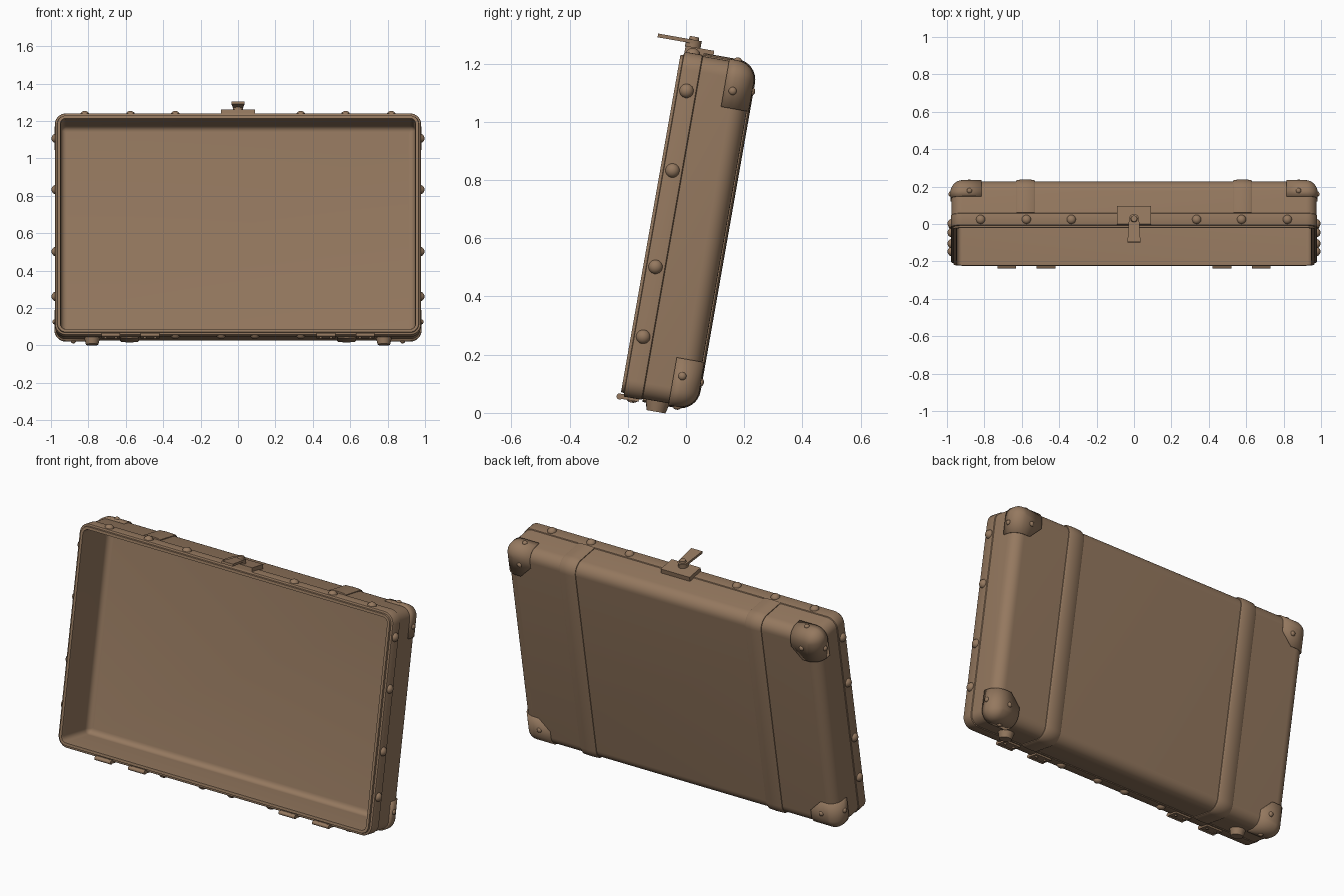
import bpy, bmesh, math
from mathutils import Matrix, Vector

if "Cube" in bpy.data.objects:
    bpy.data.objects.remove(bpy.data.objects["Cube"])

# Local frame: x = width, y = depth from the open front, z = height; then leaned back
LEAN = Matrix.Translation((0, -0.225, 0.062)) @ Matrix.Rotation(math.radians(-10), 4, 'X')
W, H, D = 0.975, 1.195, 0.258
mat = bpy.data.materials.new("brown_leather")
mat.diffuse_color = (0.30, 0.19, 0.115, 1)
mat.use_nodes = True
mat.node_tree.nodes["Principled BSDF"].inputs["Base Color"].default_value = mat.diffuse_color


def finish(name, bm, angle=35):
    bmesh.ops.recalc_face_normals(bm, faces=bm.faces)
    me = bpy.data.meshes.new(name)
    bm.to_mesh(me)
    bm.free()
    ob = bpy.data.objects.new(name, me)
    bpy.context.collection.objects.link(ob)
    me.materials.append(mat)
    ob.matrix_world = LEAN
    bpy.ops.object.select_all(action='DESELECT')
    ob.select_set(True)
    bpy.context.view_layer.objects.active = ob
    bpy.ops.object.shade_smooth_by_angle(angle=math.radians(angle))
    return ob


def ring(y, inset, r=0.055, n=8):
    """Rounded rectangle at depth y, shrunk by inset."""
    r = max(r - inset, 0.008)
    hx, hz = W - inset - r, H / 2 - inset - r
    pts = []
    for k, (sx, sz) in enumerate([(1, 1), (-1, 1), (-1, -1), (1, -1)]):
        for i in range(n + 1):
            a = math.pi / 2 * (k + i / n)
            pts.append(Vector((sx * hx + r * math.cos(a), y, H / 2 + sz * hz + r * math.sin(a))))
    return pts


def loft(rings, cap_start, cap_end):
    bm = bmesh.new()
    vs = [[bm.verts.new(p) for p in r] for r in rings]
    for a, b in zip(vs, vs[1:]):
        for i in range(len(a)):
            j = (i + 1) % len(a)
            bm.faces.new((a[i], a[j], b[j], b[i]))
    if cap_start:
        bm.faces.new(vs[0])
    if cap_end:
        bm.faces.new(vs[-1])
    return bm


def back_edge(r, off, n=8):
    """(depth, inset) steps round the back edge."""
    return [(D - r + (r + off) * math.sin(math.pi / 2 * i / n),
             r - (r + off) * math.cos(math.pi / 2 * i / n)) for i in range(n + 1)]


# Hollow shell: inside back, inner walls, stepped lip, raised band, rounded back
inner = [(D - 0.02 - 0.03 * (1 - math.cos(t)), 0.028 + 0.03 * (1 - math.sin(t)))
         for t in [math.pi / 2 * i / 5 for i in range(6)]]
steps = inner + [(0.012, 0.028), (0.0, 0.025), (0.0, 0.010), (0.010, 0.008), (0.012, -0.002),
                 (0.015, -0.004), (0.074, -0.004), (0.077, 0.0)] + back_edge(0.06, 0)
finish("case_shell", loft([ring(*s) for s in steps], True, True))

# Corner protectors: slices of an offset shell, mirrored to four corners
edge = [(0.168, -0.007)] + back_edge(0.06, 0.007)
for sx in (1, -1):
    for sz, label in ((1, "top"), (-1, "bottom")):
        bm = loft([ring(*s, r=0.055) for s in edge], False, True)
        c = Vector((sx * 0.815, 0, H / 2 + sz * (H / 2 - 0.16)))
        ch = c + Vector((sx * 0.065, 0, 0))
        for co, no in ((c, (-sx, 0, 0)), (c, (0, 0, -sz)), (ch, (-sx, 0, -sz))):
            bmesh.ops.bisect_plane(bm, geom=bm.verts[:] + bm.edges[:] + bm.faces[:],
                                   plane_co=co, plane_no=no, clear_outer=True)
        ob = finish(f"corner_protector_{label}_{'right' if sx > 0 else 'left'}", bm)
        m = ob.modifiers.new("thickness", 'SOLIDIFY')
        m.thickness = 0.012
        m.offset = -1

# Straps wrapped over top, back and bottom with a crowned section
def strap_path(off, r=0.06, n=8):
    top = [(0.078, H + off)]
    top += [(D - r + (r + off) * math.sin(a), H - r + (r + off) * math.cos(a))
            for a in [math.pi / 2 * i / n for i in range(n + 1)]]
    return top + [(y, H - z) for y, z in reversed(top)]


for sx, side in ((1, "right"), (-1, "left")):
    section = [(-0.05, -0.006), (-0.05, 0.004), (-0.042, 0.009), (0, 0.011),
               (0.042, 0.009), (0.05, 0.004), (0.05, -0.006)]
    bm = bmesh.new()
    cols = [[bm.verts.new((sx * 0.58 + dx, y, z)) for y, z in strap_path(off)] for dx, off in section]
    for a, b in zip(cols, cols[1:] + cols[:1]):
        for i in range(len(a) - 1):
            bm.faces.new((a[i], a[i + 1], b[i + 1], b[i]))
    bm.faces.new([c[0] for c in cols])
    bm.faces.new([c[-1] for c in cols])
    finish(f"strap_{side}", bm)


def rivets(name, items):
    """Flattened domes: (position, outward axis, radius, height)."""
    bm = bmesh.new()
    for p, axis, r, h in items:
        rot = Vector((0, 0, 1)).rotation_difference(Vector(axis)).to_matrix().to_4x4()
        bmesh.ops.create_uvsphere(bm, u_segments=16, v_segments=10, radius=1,
                                  matrix=Matrix.Translation(p) @ rot @ Matrix.Diagonal((r, r, h, 1)))
    finish(name, bm, 60)


band, small = [], []
for s in (1, -1):
    for z in (1.068, 0.79, 0.454, 0.21):
        band.append(((s * W, 0.042, z), (s, 0, 0), 0.025, 0.022))
    for x in (0.82, 0.575, 0.335):
        band.append(((s * x, 0.042, H), (0, 0, 1), 0.025, 0.022))
    for x in (0.09, 0.335):
        band.append(((s * x, 0.042, 0), (0, 0, -1), 0.025, 0.02))
    for top in (0, 1):
        d = 1 if top else -1
        z = H / 2 + d * (H / 2 - 0.1)
        small += [((s * (W + 0.006), 0.198, z), (s, 0, 0), 0.014, 0.011),
                  ((s * 0.88, D + 0.006, z + 0.01 * d), (0, 1, 0), 0.014, 0.011),
                  ((s * 0.88, 0.198, H / 2 + d * (H / 2 + 0.006)), (0, 0, d), 0.014, 0.011)]
rivets("band_rivets", band)
rivets("corner_rivets", small)


def box(bm, x0, x1, y0, y1, z0, z1):
    m = Matrix.Translation(((x0 + x1) / 2, (y0 + y1) / 2, (z0 + z1) / 2))
    bmesh.ops.create_cube(bm, size=1, matrix=m @ Matrix.Diagonal((x1 - x0, y1 - y0, z1 - z0, 1)))


def cyl(bm, loc, r1, r2, h, rot=Matrix(), seg=20):
    bmesh.ops.create_cone(bm, cap_ends=True, segments=seg, radius1=r1, radius2=r2, depth=h,
                          matrix=Matrix.Translation(loc) @ rot)


# Hinge leaves and knuckles along the lower front edge
bm = bmesh.new()
for s in (1, -1):
    for x in (0.47, 0.68):
        box(bm, s * x - 0.05, s * x + 0.05, 0, 0.065, -0.013, 0.004)
        cyl(bm, (s * x, -0.002, -0.006), 0.011, 0.011, 0.1, Matrix.Rotation(math.pi / 2, 4, 'Y'), 12)
        for dx in (-0.028, 0.028):
            cyl(bm, (s * x + dx, 0.038, -0.015), 0.007, 0.009, 0.008, seg=10)
finish("hinges", bm)

# Tapered feet
bm = bmesh.new()
for s in (1, -1):
    cyl(bm, (s * 0.78, 0.13, -0.016), 0.033, 0.043, 0.04)
finish("feet", bm)

# Latch: plate, pivot and swinging tongue that overhangs the front
bm = bmesh.new()
box(bm, -0.09, 0.09, 0.012, 0.112, H - 0.01, 1.220)
finish("latch_plate", bm)
bm = bmesh.new()
cyl(bm, (0, 0.037, 1.226), 0.027, 0.027, 0.016)
cyl(bm, (0, 0.037, 1.248), 0.019, 0.016, 0.016)
finish("latch_pivot", bm)
bm = bmesh.new()
out = [(-0.035, -0.088), (0.035, -0.088), (0.027, 0.037)]
out += [(0.027 * math.cos(a), 0.037 + 0.027 * math.sin(a)) for a in [math.pi * i / 8 for i in range(1, 9)]]
f = bm.faces.new([bm.verts.new((x, y, 1.232)) for x, y in out])
up = bmesh.ops.extrude_face_region(bm, geom=[f])
bmesh.ops.translate(bm, vec=(0, 0, 0.013), verts=[g for g in up["geom"] if isinstance(g, bmesh.types.BMVert)])
finish("latch_tongue", bm)
